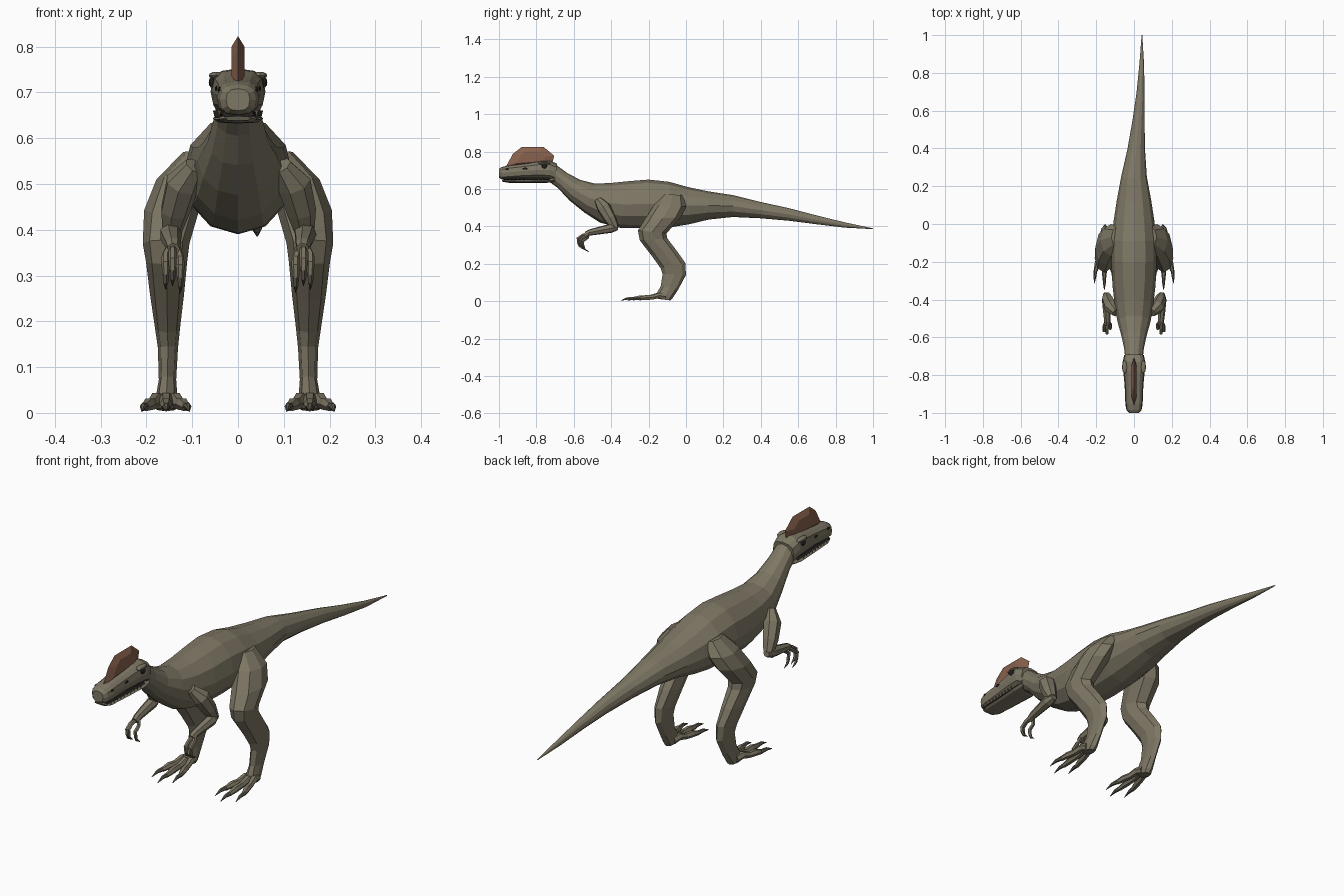
import bpy, bmesh, math
from mathutils import Vector

def material(name, rgb):
    m = bpy.data.materials.new(name)
    m.diffuse_color = (*rgb, 1)
    return m

SKIN = material("skin", (0.21, 0.185, 0.13))
CREST = material("crest_brown", (0.25, 0.12, 0.075))
DARK = material("dark", (0.02, 0.018, 0.014))
CLAW = material("claw", (0.13, 0.115, 0.085))
TOOTH = material("tooth", (0.3, 0.27, 0.2))

def finish(name, bm, mat):
    bmesh.ops.recalc_face_normals(bm, faces=bm.faces)
    me = bpy.data.meshes.new(name)
    bm.to_mesh(me)
    bm.free()
    me.materials.append(mat)
    ob = bpy.data.objects.new(name, me)
    bpy.context.collection.objects.link(ob)
    return ob

def skin_rings(name, rings, mat):
    bm = bmesh.new()
    vs = [[bm.verts.new(p) for p in r] for r in rings]
    n = len(vs[0])
    for a, b in zip(vs, vs[1:]):
        for i in range(n):
            bm.faces.new((a[i], a[(i + 1) % n], b[(i + 1) % n], b[i]))
    bm.faces.new(vs[0])
    bm.faces.new(vs[-1])
    return finish(name, bm, mat)

def loft(name, rows, sides, mat=SKIN, power=1.0, s=1):
    """Rows: y, z of one edge, y, z of the opposite edge, centre x, half width."""
    def soft(v):
        return math.copysign(abs(v) ** power, v) if abs(v) > 1e-6 else 0
    rings = []
    for y1, z1, y2, z2, cx, hw in rows:
        p, q = Vector((s * cx, y1, z1)), Vector((s * cx, y2, z2))
        c, d = (p + q) / 2, (p - q) / 2
        angles = [2 * math.pi * i / sides for i in range(sides)]
        rings.append([c + d * soft(math.cos(a)) + Vector((hw * soft(math.sin(a)), 0, 0)) for a in angles])
    return skin_rings(name, rings, mat)

def tube(name, pts, radii, sides=6, mat=SKIN, s=1):
    pts = [Vector((s * x, y, z)) for x, y, z in pts]
    rings = []
    for i, (p, r) in enumerate(zip(pts, radii)):
        t = (pts[min(i + 1, len(pts) - 1)] - pts[max(i - 1, 0)]).normalized()
        u = Vector((1, 0, 0))
        u = (u - t * u.dot(t)).normalized()
        v = t.cross(u)
        rings.append([p + r * (u * math.cos(a) + v * math.sin(a))
                      for a in (2 * math.pi * k / sides for k in range(sides))])
    return skin_rings(name, rings, mat)

def ball(name, loc, scale, mat, seg=8, rings=6):
    bm = bmesh.new()
    bmesh.ops.create_uvsphere(bm, u_segments=seg, v_segments=rings, radius=1)
    for v in bm.verts:
        v.co = Vector(a * b + c for a, b, c in zip(v.co, scale, loc))
    return finish(name, bm, mat)

# Neck, torso and tail
loft("body", [
    (-.71, .74, -.74, .645, 0, .045), (-.635, .685, -.685, .605, 0, .052),
    (-.565, .648, -.625, .54, 0, .066), (-.485, .628, -.545, .475, 0, .088),
    (-.40, .632, -.46, .42, 0, .102), (-.30, .642, -.35, .392, 0, .114),
    (-.20, .65, -.20, .39, 0, .12), (-.09, .638, -.08, .395, 0, .119),
    (.01, .61, .02, .412, 0, .108), (.12, .587, .12, .436, 0, .092),
    (.25, .567, .25, .45, 0, .068), (.40, .53, .40, .443, .012, .046),
    (.55, .497, .55, .43, .024, .032), (.70, .458, .70, .411, .035, .021),
    (.85, .421, .85, .393, .041, .012), (1.0, .389, 1.0, .385, .042, .002)], 12)

# Skull and lower jaw
loft("skull", [
    (-1.0, .708, -1.0, .66, 0, .026), (-.985, .717, -.985, .651, 0, .040),
    (-.95, .726, -.95, .65, 0, .046), (-.86, .737, -.86, .656, 0, .049),
    (-.78, .75, -.78, .655, 0, .057), (-.73, .752, -.73, .652, 0, .06),
    (-.69, .735, -.70, .64, 0, .052)], 12, power=.75)
loft("mouth_gap", [(-.975, .66, -.975, .645, 0, .036),
                   (-.73, .66, -.73, .642, 0, .05)], 8, DARK, .6)
loft("lower_jaw", [
    (-.985, .648, -.98, .638, 0, .028), (-.955, .65, -.95, .633, 0, .043),
    (-.85, .649, -.85, .632, 0, .048), (-.75, .653, -.75, .632, 0, .055),
    (-.70, .66, -.70, .637, 0, .05)], 8, power=.7)

# Head crest: blade with a raised middle
outline = [(-.965, .715), (-.925, .788), (-.88, .823), (-.76, .823), (-.705, .778), (-.715, .735)]
bm = bmesh.new()
rim = [bm.verts.new((0, y, z)) for y, z in outline]
mid = Vector((0, -.825, .765))
for side in (-1, 1):
    core = [bm.verts.new(mid + (v.co - mid) * .6 + Vector((side * .014, 0, 0))) for v in rim]
    bm.faces.new(core)
    for i in range(6):
        j = (i + 1) % 6
        bm.faces.new((rim[i], rim[j], core[j], core[i]))
finish("head_crest", bm, CREST)

for s, tag in ((1, "left"), (-1, "right")):
    # Eyes, brow ridges, nostrils
    ball("eye_" + tag, (s * .055, -.757, .722), (.009, .015, .013), DARK)
    ball("brow_" + tag, (s * .048, -.757, .737), (.016, .035, .008), SKIN)
    ball("nostril_" + tag, (s * .040, -.955, .706), (.006, .01, .006), DARK, 6, 4)
    ball("snout_pit_" + tag, (s * .047, -.86, .708), (.004, .014, .006), DARK, 6, 4)

    # Teeth
    bm = bmesh.new()
    for i in range(10):
        y = -.965 + i * .022
        ret = bmesh.ops.create_cone(bm, segments=4, radius1=.004, radius2=0, depth=.016, cap_ends=True)
        for v in ret["verts"]:
            v.co = Vector((v.co.x + s * (.041 + i * .0011), v.co.y + y, .652 - v.co.z))
    finish("teeth_" + tag, bm, TOOTH)

    # Hind leg
    loft("hind_leg_" + tag, [
        (-.125, .572, -.015, .567, .085, .035), (-.17, .515, 0, .505, .122, .056),
        (-.222, .435, -.025, .45, .145, .06), (-.257, .378, -.105, .362, .157, .051),
        (-.247, .325, -.10, .335, .156, .045), (-.185, .245, -.05, .27, .155, .037),
        (-.135, .175, -.004, .205, .154, .028), (-.125, .145, 0, .14, .153, .022),
        (-.135, .08, -.04, .065, .154, .019), (-.155, .045, -.07, .018, .156, .024),
        (-.15, .012, -.085, .004, .157, .022)], 8, s=s)

    # Toes and claws
    for k, (bx, tx, ty) in enumerate([(.143, .113, -.25), (.157, .157, -.285), (.171, .203, -.25)]):
        mx, my = (bx + tx) / 2, (ty - .11) / 2
        tube(f"toe_{tag}_{k}", [(bx, -.11, .024), ((bx + mx) / 2, (my - .11) / 2, .03), (mx, my, .02),
             ((mx + tx) / 2, (my + ty) / 2, .019), (tx, ty, .013)],
             [.018, .016, .0135, .0145, .010], s=s)
        ext = (tx - bx) * .22
        tube(f"toe_claw_{tag}_{k}", [(tx, ty + .01, .014), (tx + ext * .6, ty - .03, .014),
             (tx + ext, ty - .065, .003)], [.010, .0075, .001], 6, CLAW, s)

    # Arm
    tube("upper_arm_" + tag, [(.095, -.47, .54), (.122, -.44, .50), (.138, -.405, .44), (.145, -.38, .395)],
         [.022, .038, .033, .022], 7, s=s)
    tube("forearm_" + tag, [(.146, -.365, .395), (.147, -.40, .39), (.145, -.46, .378), (.142, -.515, .367),
         (.141, -.535, .358)], [.015, .025, .021, .017, .014], 7, s=s)

    # Fingers and claws
    for k, (dx, dy, dz) in enumerate([(-.015, .025, -.015), (.002, 0, 0), (.017, .012, -.008)]):
        x = .141 + dx
        tube(f"finger_{tag}_{k}", [(.141 + dx * .5, -.52, .36), (x, -.553 + dy, .353 + dz),
             (x, -.578 + dy, .335 + dz), (x, -.575 + dy, .31 + dz)], [.009, .0085, .009, .0075], s=s)
        tube(f"finger_claw_{tag}_{k}", [(x, -.576 + dy, .313 + dz), (x, -.568 + dy, .294 + dz),
             (x, -.545 + dy, .278 + dz)], [.0075, .006, .001], 5, CLAW, s)
